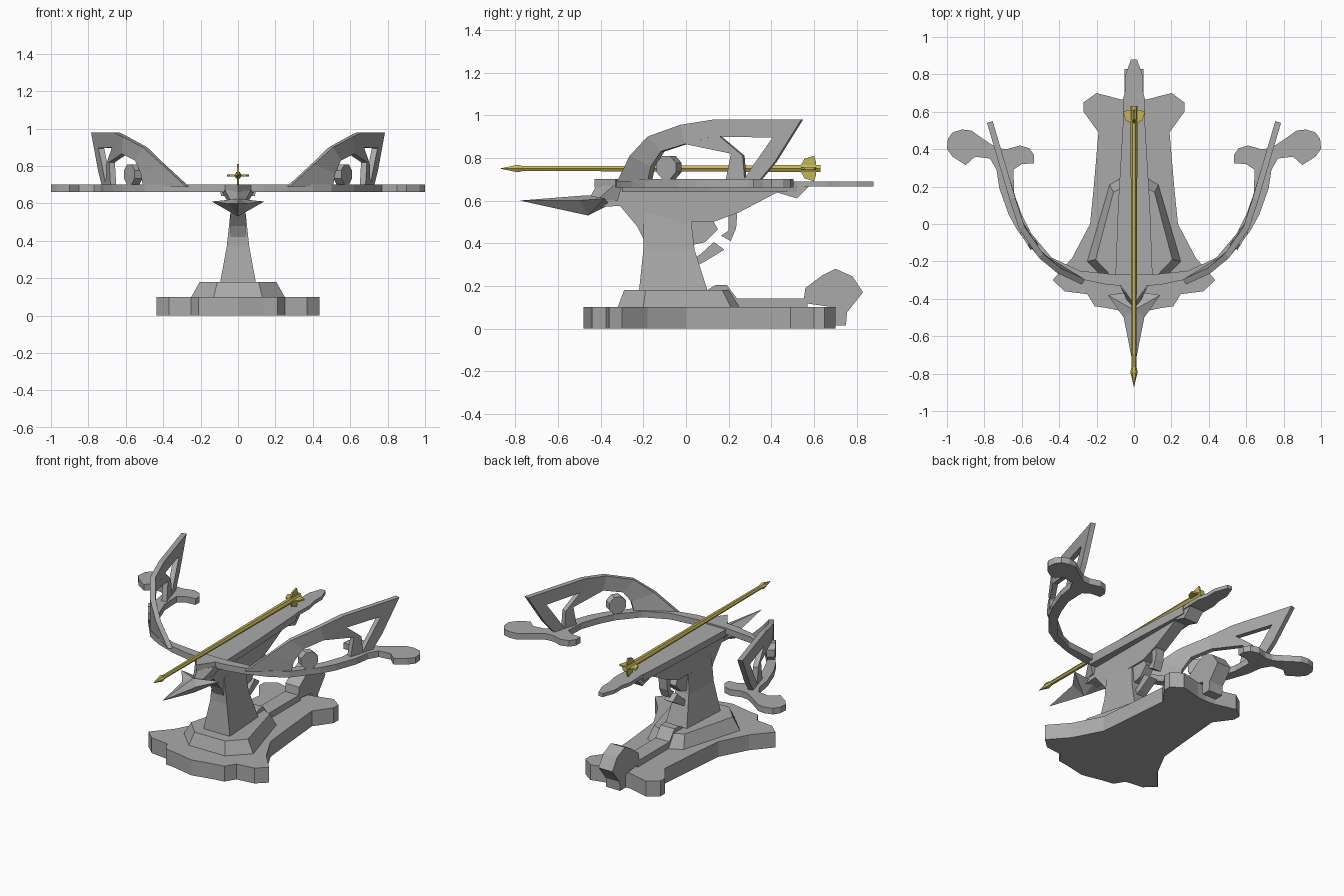
import bpy, bmesh, math
from mathutils import Vector

if "Cube" in bpy.data.objects:
    bpy.data.objects.remove(bpy.data.objects["Cube"])


def material(name, rgb):
    m = bpy.data.materials.new(name)
    m.diffuse_color = (*rgb, 1)
    m.use_nodes = True
    m.node_tree.nodes["Principled BSDF"].inputs["Base Color"].default_value = m.diffuse_color
    return m


GREY = material("stone grey", (0.40, 0.40, 0.40))
YELLOW = material("brass yellow", (0.56, 0.47, 0.10))


def finish(name, bm, mat):
    bmesh.ops.recalc_face_normals(bm, faces=bm.faces)
    me = bpy.data.meshes.new(name)
    bm.to_mesh(me)
    bm.free()
    me.materials.append(mat)
    ob = bpy.data.objects.new(name, me)
    bpy.context.collection.objects.link(ob)
    return ob


def loft(name, rings, mat=GREY):
    """Join equal-length rings with quads and cap both ends."""
    bm = bmesh.new()
    vs = [[bm.verts.new(p) for p in r] for r in rings]
    n = len(vs[0])
    for a, b in zip(vs, vs[1:]):
        for i in range(n):
            j = (i + 1) % n
            bm.faces.new((a[i], a[j], b[j], b[i]))
    bm.faces.new(vs[0])
    bm.faces.new(vs[-1])
    return finish(name, bm, mat)


def both(half):
    """Complete a half outline by mirroring it in x."""
    return half + [(-x, y) for x, y in reversed(half) if x > 0]


def plan(name, half, z0, z1, top=None, mat=GREY):
    a, b = both(half), both(top or half)
    return loft(name, [[(x, y, z0) for x, y in a], [(x, y, z1) for x, y in b]], mat)


def side(name, pts, w, mat=GREY):
    return loft(name, [[(x, y, z) for y, z in pts] for x in (-w, w)], mat)


def mirror(ob):
    ob.modifiers.new("mirror", 'MIRROR')
    return ob


# base slab
plan("base", [(0, -.48), (.07, -.465), (.14, -.45), (.21, -.44), (.25, -.375), (.37, -.36),
              (.435, -.30), (.33, -.18), (.235, 0), (.215, .2), (.19, .49), (.27, .60),
              (.27, .65), (.20, .70), (.065, .665), (0, .66)], 0, .10)

# bevelled step under the column
plan("pedestal_step", [(.13, -.32), (.25, -.20), (.13, .21), (.06, .25)], .10, .18,
     [(.11, -.29), (.205, -.19), (.11, .17), (.05, .20)])

# tapering column
loft("column", [[(-w, a, z), (w, a, z), (w * .8, b, z), (-w * .8, b, z)] for w, a, b, z in
                ((.095, -.22, .10, .18), (.06, -.20, .04, .37), (.042, -.20, .02, .54))])

# tail rail and end block on the base
side("base_rail", [(.08, .10), (.10, .18), (.14, .205), (.19, .205), (.24, .14), (.57, .14), (.57, .10)], .05)
side("rail_end_block", [(.55, .12), (.56, .19), (.64, .25), (.70, .28), (.78, .245),
                        (.83, .17), (.755, .075), (.75, .015), (.69, .015), (.69, .10)], .05)

# keel under the stock
side("keel", [(-.40, .57), (-.31, .575), (-.23, .48), (-.20, .42), (-.05, .42), (.0, .50),
              (.13, .50), (.25, .545), (.45, .65), (-.38, .66)], .04)

# stock plank and its tail
plan("stock", [(.09, -.30), (.075, .1), (.055, .52)], .64, .69,
     [(.10, -.30), (.085, .1), (.06, .52)])
plan("stock_tail", [(.055, .48), (.06, .66), (.045, .72), (.045, .80), (.016, .88)], .667, .69)
side("tail_lug", [(.42, .64), (.52, .61), (.58, .67), (.45, .68)], .05)

# trigger pieces
side("trigger_scroll", [(.0, .50), (.13, .50), (.15, .465), (.09, .405), (.0, .385)], .03)
side("trigger_hook", [(.02, .32), (.07, .35), (.13, .405), (.18, .37), (.09, .315), (.03, .285)], .03)
side("trigger_handle", [(.20, .53), (.24, .54), (.235, .47), (.21, .41), (.165, .435), (.20, .46)], .03)

# flat bow with scrolled ends
plan("bow", [(0, -.43), (.07, -.33), (.14, -.325), (.26, -.30), (.40, -.25), (.50, -.19),
             (.62, -.04), (.67, .05), (.72, .19), (.735, .29), (.77, .35), (.85, .36),
             (.90, .315), (.97, .36), (1, .40), (.995, .455), (.97, .49), (.92, .505),
             (.87, .50), (.80, .45), (.73, .405), (.68, .40), (.61, .42), (.56, .405),
             (.535, .37), (.535, .325), (.60, .32), (.645, .29), (.64, .16), (.60, .05),
             (.55, -.05), (.44, -.18), (.29, -.25), (.10, -.27), (0, -.27)], .66, .70)

# pointed prow with swept side blades
prow = bmesh.new()
tip, top, low, back = [prow.verts.new(p) for p in
                       ((0, -.78, .60), (0, -.46, .625), (0, -.46, .53), (0, -.36, .58))]
for s in (-1, 1):
    mid, fin = [prow.verts.new(p) for p in ((s * .055, -.50, .60), (s * .14, -.38, .61))]
    for f in ((tip, mid, top), (tip, low, mid), (mid, fin, top), (mid, low, fin),
              (fin, back, top), (fin, low, back)):
        prow.faces.new(f)
finish("prow", prow, GREY)
plan("prow_neck", [(0, -.46), (.03, -.42), (.05, -.32)], .60, .67,
     [(0, -.42), (.07, -.34), (.09, -.30)])

# wings: flat strips in side view, bent along the bow
CURVE = [(-.34, .24), (-.31, .27), (-.25, .40), (-.18, .49), (-.02, .60), (.135, .65), (.56, .775)]


def bend(y):
    for (y0, x0), (y1, x1) in zip(CURVE, CURVE[1:]):
        if y <= y1:
            break
    return x0 + (x1 - x0) * (y - y0) / (y1 - y0)


def strip(name, pairs, t=.016):
    rings = []
    for pair in pairs:
        ring = []
        for s, (y, z) in ((-1, pair[0]), (1, pair[0]), (1, pair[1]), (-1, pair[1])):
            slope = (bend(y + .04) - bend(y - .04)) / .08
            n = Vector((1, -slope, 0)).normalized() * t * s
            ring.append((bend(y) + n.x, y + n.y, z))
        rings.append(ring)
    return mirror(loft(name, rings))


strip("wing_arch", [((-.31, .69), (-.17, .69)), ((-.25, .81), (-.155, .76)),
                    ((-.17, .90), (-.11, .83)), ((-.02, .955), (0, .865)),
                    ((.135, .98), (.13, .90)), ((.545, .98), (.41, .895)),
                    ((.42, .78), (.33, .78)), ((.345, .69), (.27, .69))])
strip("wing_strut", [((.14, .92), (0, .865)), ((.27, .81), (.215, .82)), ((.28, .69), (.19, .69))])

# round knobs inside the wings
axis = Vector((.85, -.53, 0))
along = Vector((.53, .85, 0))
mirror(loft("wing_knob", [[Vector((.56, -.08, .755)) + axis * d + along * .058 * math.cos(a)
                           + Vector((0, 0, .058 * math.sin(a)))
                           for a in [math.pi * (2 * i + 1) / 8 for i in range(8)]]
                          for d in (-.025, .025)]))


# bolt: shaft, point and crossed fletching
def rod(name, sections):
    loft(name, [[(r * math.cos(i * math.pi / 3), y, .75 + r * math.sin(i * math.pi / 3))
                 for i in range(6)] for y, r in sections], YELLOW)


rod("bolt_shaft", [(-.78, .013), (.63, .019)])
rod("bolt_point", [(-.87, .001), (-.79, .02), (-.76, .012)])
FLETCH = [(.53, 0), (.555, .045), (.60, .06), (.61, .03), (.61, 0)]
for i in range(4):
    c, s = math.cos(i * math.pi / 2), math.sin(i * math.pi / 2)
    loft("bolt_fletching", [[(r * c - d * s, y, .75 + r * s + d * c) for y, r in FLETCH]
                            for d in (-.005, .005)], YELLOW)
